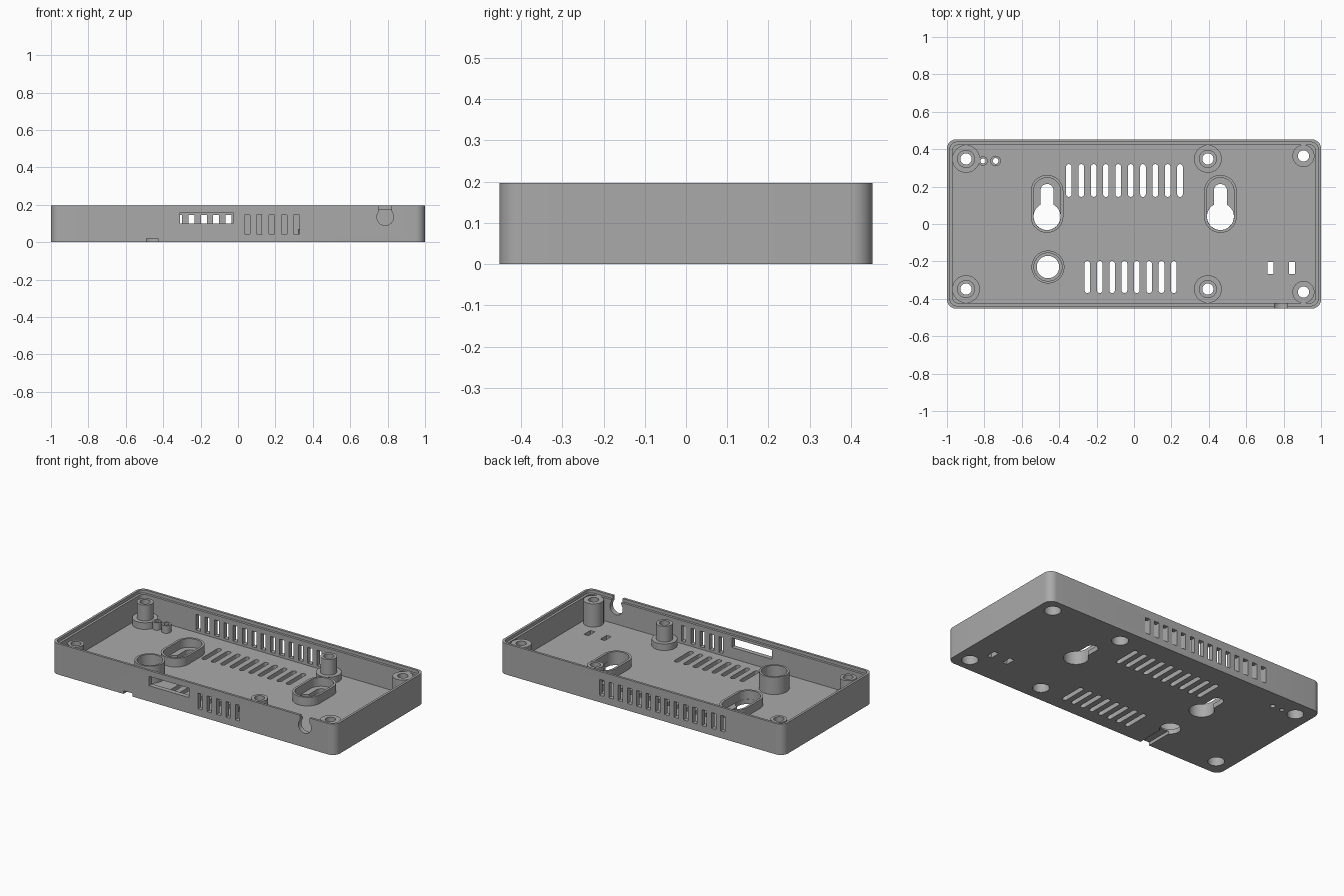
import bpy, bmesh
from math import cos, sin, pi, radians
from mathutils import Matrix

cube = bpy.data.objects.get("Cube")
if cube:
    bpy.data.objects.remove(cube, do_unlink=True)

# Material
grey = bpy.data.materials.new("case_grey")
grey.use_nodes = True
colour = (0.4, 0.4, 0.4, 1)
grey.diffuse_color = colour
grey.node_tree.nodes["Principled BSDF"].inputs["Base Color"].default_value = colour

WIDTH, DEPTH, HEIGHT = 2.0, 0.905, 0.197
FLOOR, WALL = 0.03, 0.03
BELOW, ABOVE = -0.1, 0.4
PITCH = 0.0657


# Outlines
def arc(x, y, r, start, end, steps=24):
    return [(x + r * cos(start + (end - start) * i / steps),
             y + r * sin(start + (end - start) * i / steps)) for i in range(steps + 1)]


def circle(x, y, r):
    return arc(x, y, r, 0, 2 * pi, 40)[:-1]


def capsule(x, y0, y1, r):
    return arc(x, y1, r, 0, pi) + arc(x, y0, r, pi, 2 * pi)


def rect(x0, x1, y0, y1):
    return [(x0, y0), (x1, y0), (x1, y1), (x0, y1)]


def round_rect(w, d, r):
    pts = []
    for k, (sx, sy) in enumerate([(1, 1), (-1, 1), (-1, -1), (1, -1)]):
        pts += arc(sx * (w / 2 - r), sy * (d / 2 - r), r, k * pi / 2, (k + 1) * pi / 2, 10)
    return pts


def keyhole(x, y0, y1, big, small):
    a = pi / 2 - 0.5
    return arc(x, y0, big, pi - a - 0.0, 2 * pi + a, 32) + arc(x, y1, small, 0, pi, 16)


# Solids: each prism is (outline, low, high), optionally laid along y
def solid(name, prisms, along_y=False):
    bm = bmesh.new()
    for outline, low, high in prisms:
        rings = [[bm.verts.new((x, y, z)) for x, y in outline] for z in (low, high)]
        n = len(outline)
        bm.faces.new(rings[0][::-1])
        bm.faces.new(rings[1])
        for i in range(n):
            j = (i + 1) % n
            bm.faces.new((rings[0][i], rings[0][j], rings[1][j], rings[1][i]))
    if along_y:
        bm.transform(Matrix.Rotation(pi / 2, 4, "X"))
    bmesh.ops.recalc_face_normals(bm, faces=bm.faces)
    mesh = bpy.data.meshes.new(name)
    bm.to_mesh(mesh)
    bm.free()
    obj = bpy.data.objects.new(name, mesh)
    bpy.context.scene.collection.objects.link(obj)
    mesh.materials.append(grey)
    return obj


def finish(obj, cutters=()):
    for cutter in cutters:
        cutter.hide_render = True
        mod = obj.modifiers.new("cut", "BOOLEAN")
        mod.operation, mod.solver, mod.object = "DIFFERENCE", "EXACT", cutter
    if cutters:
        bpy.context.view_layer.update()
        graph = bpy.context.evaluated_depsgraph_get()
        mesh = bpy.data.meshes.new_from_object(obj.evaluated_get(graph))
        obj.modifiers.clear()
        obj.data = mesh
    obj.data.shade_smooth()
    obj.data.set_sharp_from_angle(angle=radians(30))
    return obj


# Layout of fixings
standoffs = [(x, y) for x in (-0.898, 0.395) for y in (-0.348, 0.348)]
corner_posts = [(0.906, -0.364), (0.906, 0.364)]
key_x = (-0.465, 0.462)
button = (-0.46, -0.23)

# Cutters for the tray
cavity = solid("cavity_cutter", [(round_rect(WIDTH - 2 * WALL, DEPTH - 2 * WALL, 0.03), FLOOR, ABOVE)])
lip = solid("lip_cutter", [(round_rect(WIDTH - WALL, DEPTH - WALL, 0.038), HEIGHT - 0.02, ABOVE)])

floor_cuts = [(capsule(-0.348 + i * 0.066, 0.16, 0.305, 0.015), BELOW, 0.1) for i in range(10)]
floor_cuts += [(capsule(-0.249 + i * 0.066, -0.354, -0.213, 0.015), BELOW, 0.1) for i in range(8)]
floor_cuts += [(rect(x - 0.016, x + 0.016, -0.267, -0.203), BELOW, 0.1) for x in (0.73, 0.845)]
floor_cuts += [(keyhole(x, 0.04, 0.179, 0.072, 0.035), BELOW, 0.1) for x in key_x]
floor_cuts += [(circle(*button, 0.06), BELOW, 0.1)]
floor_cutter = solid("floor_cutter", floor_cuts)
groove = solid("groove_cutter", [(rect(-0.49, -0.427, -0.6, -0.23), BELOW, 0.02)])

front = (0.4, 0.6)
back = (-0.6, -0.4)
wall_cuts = [(rect(x - 0.015, x + 0.015, 0.045, 0.145), *front)
             for x in [0.049 + i * 0.066 for i in range(5)]]
wall_cuts += [(rect(x - 0.016, x + 0.016, 0.045, 0.145), *back)
              for x in [0.277 - i * PITCH for i in range(14)]]
wall_cuts += [(rect(-0.31, -0.027, 0.1, 0.16), *front)]
wall_cuts += [([(0.822, 0.3), (0.752, 0.3)] + arc(0.787, 0.135, 0.045, pi - 0.68, 2 * pi + 0.68), *front)]
wall_cutter = solid("wall_cutter", wall_cuts, along_y=True)

# Screw holes with wide pockets underneath
pockets = solid("pocket_cutter", [(circle(x, y, 0.048), BELOW, 0.055) for x, y in standoffs + corner_posts])
screws = solid("screw_cutter", [(circle(x, y, 0.03), BELOW, ABOVE) for x, y in standoffs + corner_posts])
pegs = [(-0.807, 0.337, 0.025), (-0.74, 0.337, 0.028)]
peg_holes = solid("peg_cutter", [(circle(x, y, r * 0.55), BELOW, ABOVE) for x, y, r in pegs])

# Tray shell
tray = solid("tray", [(round_rect(WIDTH, DEPTH, 0.05), 0, HEIGHT)])
finish(tray, [cavity, lip, floor_cutter, groove, wall_cutter, pockets, screws, peg_holes])

# Standoffs on their wide bases, and the corner posts
base = FLOOR - 0.005
for i, (x, y) in enumerate(standoffs):
    finish(solid(f"standoff_base_{i}", [(circle(x, y, 0.074), base, 0.072)]), [pockets, screws])
    finish(solid(f"standoff_{i}", [(circle(x, y, 0.048), 0.06, 0.172)]), [screws])
for i, (x, y) in enumerate(corner_posts):
    finish(solid(f"corner_post_{i}", [(circle(x, y, 0.059), base, 0.177)]), [pockets, screws])

# Small pegs
for i, (x, y, r) in enumerate(pegs):
    finish(solid(f"peg_{i}", [(circle(x, y, r), base, 0.078)]), [peg_holes])

# Collars around the hanging keyholes
key_bore = solid("collar_cutter", [(capsule(x, 0.04, 0.175, 0.0725), BELOW, ABOVE) for x in key_x])
for i, x in enumerate(key_x):
    finish(solid(f"keyhole_collar_{i}", [(capsule(x, 0.04, 0.175, 0.087), base, 0.085)]), [key_bore])

# Round button sleeve
sleeve_bore = solid("sleeve_cutter", [(circle(*button, 0.075), BELOW, ABOVE)])
finish(solid("button_sleeve", [(circle(*button, 0.088), base, 0.14)]), [sleeve_bore])

# Remove the finished cutters
for obj in [o for o in bpy.context.scene.objects if o.name.endswith("_cutter")]:
    bpy.data.objects.remove(obj, do_unlink=True)
